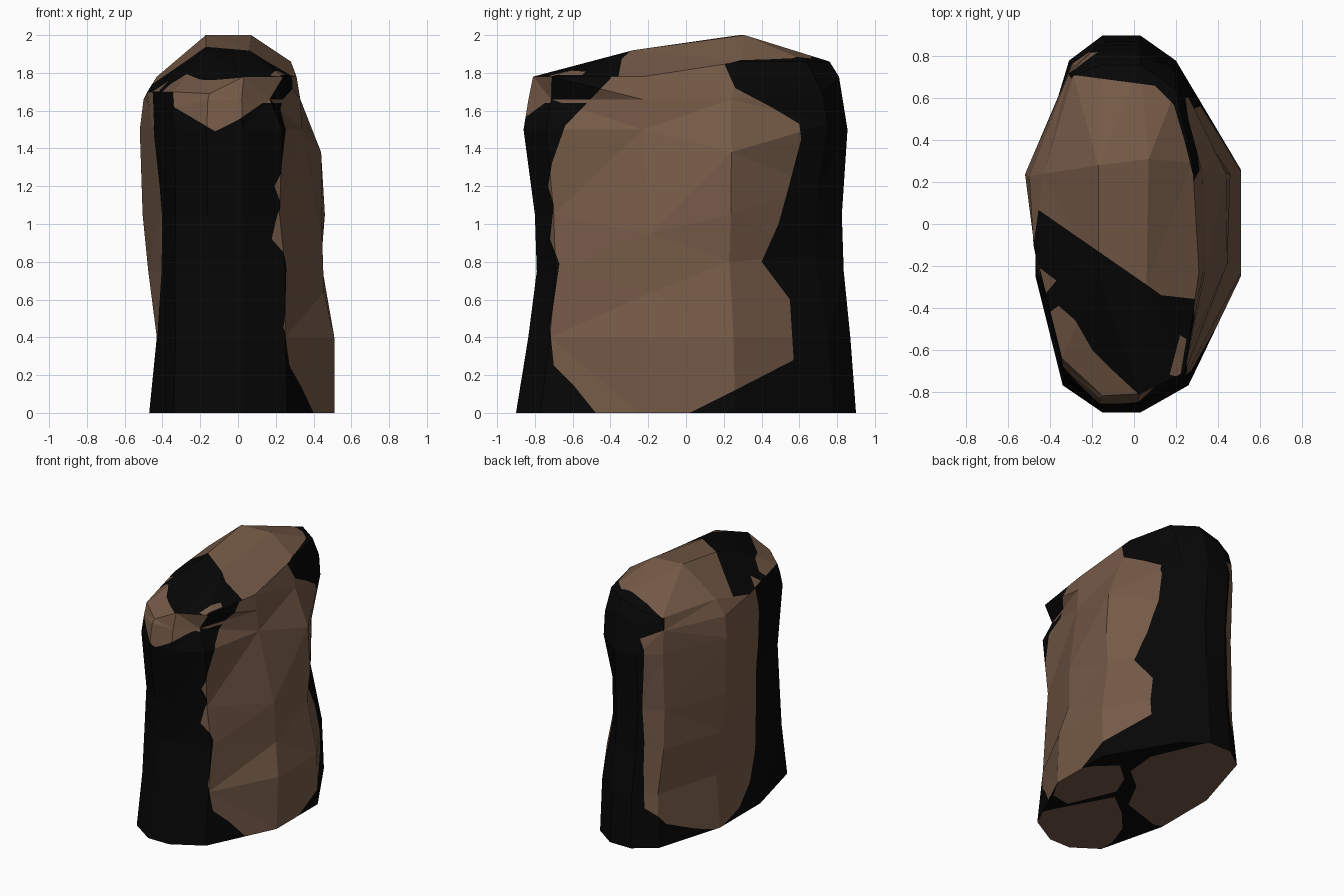
import bpy, bmesh
from mathutils import Vector


def material(name, rgb):
    m = bpy.data.materials.new(name)
    m.diffuse_color = (*rgb, 1)
    return m


# Plan outline, counter-clockwise from the front
PLAN = [(-.15, -.9), (.03, -.9), (.26, -.77), (.51, -.25), (.51, .26), (.2, .78),
        (.03, .9), (-.15, .9), (-.31, .78), (-.47, .25), (-.47, -.25), (-.34, -.77)]
# Levels: height, front, back, right and left reach
LEVELS = [(0, .9, .9, .51, .47), (.4, .835, .87, .51, .43), (.75, .79, .835, .455, .475),
          (1.05, .80, .825, .46, .505), (1.5, .86, .855, .40, .52), (1.66, .834, .82, .33, .5)]
# Dents and bulges: (level, plan point) moved to a new place
DENTS = {(1, 2): (.25, -.72, .4), (2, 2): (.25, -.69, .75), (3, 2): (.22, -.70, 1.05),
         (4, 2): (.235, -.74, 1.5),
         (2, 3): (.455, -.18, .64), (3, 3): (.445, -.19, .95), (4, 3): (.34, -.23, 1.5),
         (2, 4): (.44, .23, .8), (4, 4): (.44, .24, 1.38),
         (2, 5): (.155, .68, .84), (3, 5): (.15, .70, 1.2), (4, 5): (.19, .75, 1.53),
         (5, 5): (.2, .72, 1.7), (5, 6): (.03, .81, 1.78), (5, 7): (-.15, .81, 1.72),
         (2, 8): (-.31, .72, .75), (3, 8): (-.31, .71, 1.05), (4, 8): (-.31, .73, 1.5),
         (5, 8): (-.31, .72, 1.68),
         (2, 10): (-.41, -.26, .75), (3, 10): (-.41, -.26, 1.05), (4, 10): (-.455, -.23, 1.5),
         (5, 10): (-.47, -.15, 1.62),
         (1, 11): (-.33, -.715, .4), (2, 11): (-.335, -.68, .75), (3, 11): (-.33, -.665, 1.05),
         (4, 11): (-.335, -.72, 1.5), (5, 11): (-.34, -.68, 1.62)}
# Uneven upper rim and the four crown points
RIM = [(-.15, -.82, 1.69), (.03, -.81, 1.78), (.24, -.71, 1.78), (.31, -.23, 1.78),
       (.28, .29, 1.86), (.2, .64, 1.86), (.03, .76, 1.86), (-.15, .76, 1.81),
       (-.29, .71, 1.77), (-.43, .24, 1.78), (-.48, -.1, 1.7), (-.345, -.64, 1.7)]
CROWN = [(-.17, -.25, 1.92), (.06, -.28, 1.92), (.07, .31, 2), (-.17, .28, 2)]

bm = bmesh.new()

# Body walls
rings = []
for k, (z, front, back, right, left) in enumerate(LEVELS):
    rings.append([bm.verts.new(DENTS.get((k, i), (x * (right / .51 if x > 0 else left / .47),
                                                  y * (back if y > 0 else front) / .9, z)))
                  for i, (x, y) in enumerate(PLAN)])
rings.append([bm.verts.new(p) for p in RIM])
n = len(PLAN)
for lo, hi in zip(rings, rings[1:]):
    for i in range(n):
        j = (i + 1) % n
        bm.faces.new((lo[i], lo[j], hi[j], hi[i]))
bm.faces.new(rings[0][::-1])

# Crown: centre, four slopes and four corners
r, t = rings[-1], [bm.verts.new(p) for p in CROWN]
bm.faces.new(t)
for k in range(4):
    a, b = t[k], t[(k + 1) % 4]
    s = 3 * k
    bm.faces.new((a, r[s], r[s + 1], b))
    bm.faces.new((b, r[s + 1], r[s + 2]))
    bm.faces.new((b, r[s + 2], r[(s + 3) % n]))
bmesh.ops.triangulate(bm, faces=bm.faces[:])
bmesh.ops.recalc_face_normals(bm, faces=bm.faces[:])


def inside(p, q, poly):
    hit = False
    for (x1, y1), (x2, y2) in zip(poly, poly[1:] + poly[:1]):
        if (y1 > q) != (y2 > q) and p < (x2 - x1) * (q - y1) / (y2 - y1) + x1:
            hit = not hit
    return hit


def paint(poly, i, j, facing):
    """Cut an outline, seen along one axis, into the chosen faces and colour it."""
    def chosen():
        return [f for f in bm.faces if facing(f.normal)]
    for (x1, y1), (x2, y2) in zip(poly, poly[1:] + poly[:1]):
        co, no = Vector((0, 0, 0)), Vector((0, 0, 0))
        co[i], co[j], no[i], no[j] = x1, y1, y2 - y1, x1 - x2
        fs = chosen()
        es = {e for f in fs for e in f.edges}
        vs = {v for f in fs for v in f.verts}
        bmesh.ops.bisect_plane(bm, geom=[*vs, *es, *fs], dist=1e-5,
                               plane_co=co, plane_no=no.normalized())
        bm.normal_update()
    for f in chosen():
        c = f.calc_center_median()
        if inside(c[i], c[j], poly):
            f.material_index = 1


def is_wall(v):
    return abs(v.z) < .6


# Right side patch
paint([(-.47, -.01), (-.59, .14), (-.7, .25), (-.72, .45), (-.67, .79), (-.72, .92),
       (-.7, 1.1), (-.73, 1.2), (-.71, 1.32), (-.64, 1.52), (-.4, 1.77), (-.36, 1.9),
       (.18, 1.9), (.26, 1.72), (.45, 1.62), (.6, 1.53), (.61, 1.45), (.55, 1.22),
       (.49, 1.0), (.4, .8), (.55, .6), (.57, .28), (.26, .12), (0, -.01)],
      1, 2, lambda v: is_wall(v) and v.x > .25)
# Left side patch
paint([(.25, -.01), (0, .06), (-.15, .2), (-.25, .42), (-.29, .75), (-.3, 1.2),
       (-.26, 1.55), (-.15, 1.9), (.66, 1.9), (.71, 1.69), (.82, 1.62), (.8, .8), (.82, .3),
       (.7, .16), (.45, .05)], 1, 2, lambda v: is_wall(v) and v.x < -.2)
# Front collar patch
paint([(-.37, 1.9), (-.34, 1.62), (-.12, 1.49), (0, 1.55), (.13, 1.64), (.265, 1.64),
       (.265, 1.9)], 0, 2, lambda v: is_wall(v) and v.y < -.3)
# Crown patches
for outline in (
        [(-.6, .16), (-.46, .07), (.06, -.29), (.13, -.34), (.4, -.37), (.4, .24),
         (.28, .24), (.24, .4), (.19, .57), (.1, .66), (-.28, .71), (-.6, .6)],
        [(-.4, -.42), (-.36, -.39), (-.28, -.46), (-.2, -.6), (-.1, -.7), (.03, -.82),
         (-.2, -.9), (-.36, -.69)],
        [(.17, -.72), (.22, -.53), (.25, -.55), (.22, -.73)],
        [(-.45, -.21), (-.37, -.27), (-.42, -.33)]):
    paint(outline, 0, 1, lambda v: v.z >= .6)
# Underside patches
for outline in (
        [(.216, .22), (.24, .47), (.11, .77), (.03, .95), (-.6, .95), (-.6, -.2),
         (-.4, -.26), (-.08, -.157), (.045, .08)],
        [(.066, -.137), (-.12, -.28), (-.27, -.45), (-.34, -.65), (-.34, -1), (.3, -1),
         (.34, -.66), (.28, -.53)],
        [(.47, .1), (.33, .235), (.18, .106), (.107, -.07), (.26, -.43), (.42, -.4),
         (.6, -.1)]):
    paint(outline, 0, 1, lambda v: v.z < -.9)

mesh = bpy.data.meshes.new("stump_body")
bm.to_mesh(mesh)
bm.free()
mesh.materials.append(material("charred black", (.002, .002, .002)))
mesh.materials.append(material("dull brown", (.178, .102, .063)))
bpy.context.collection.objects.link(bpy.data.objects.new("stump_body", mesh))
